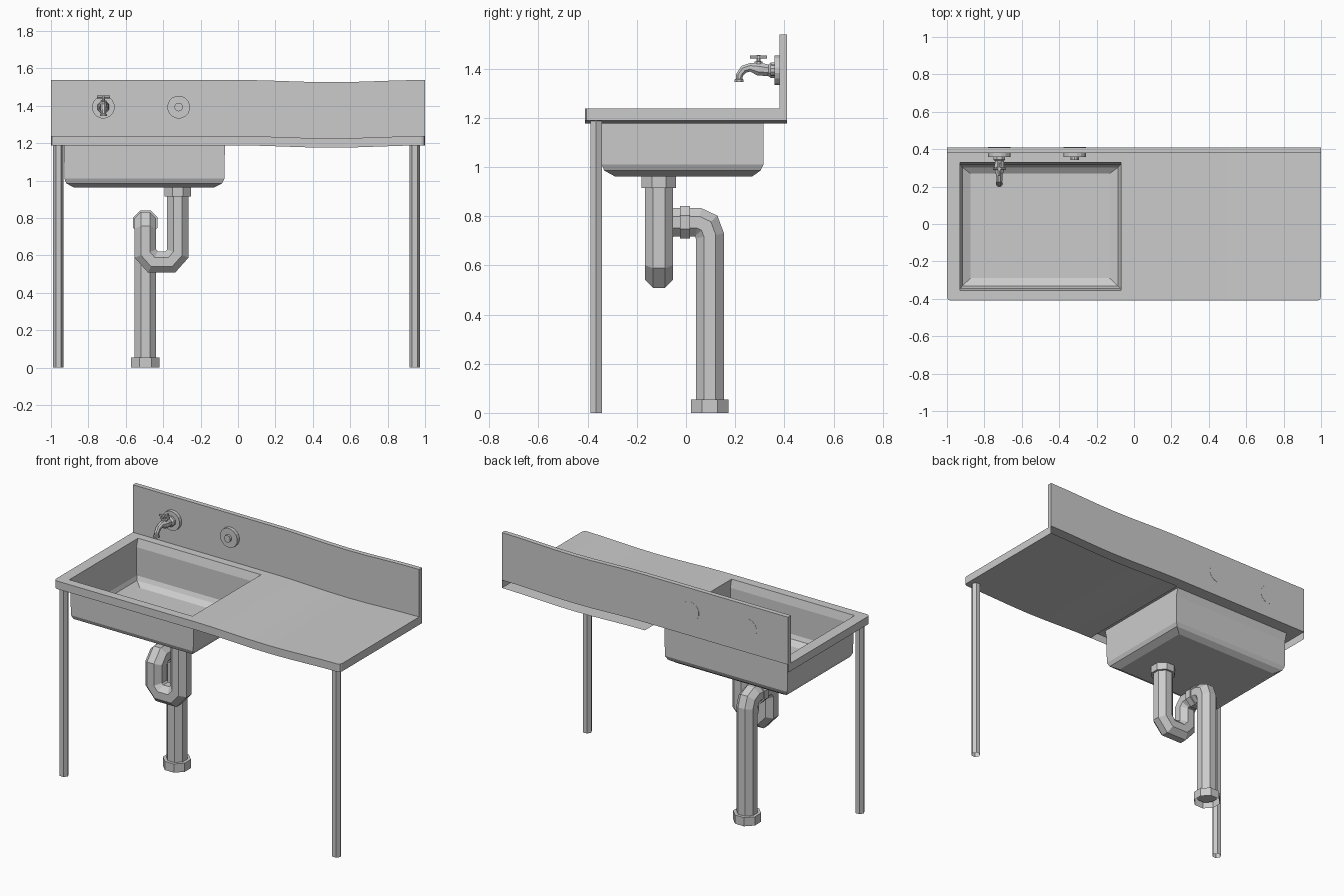
import bpy, bmesh, math
from mathutils import Vector

if "Cube" in bpy.data.objects:
    bpy.data.objects.remove(bpy.data.objects["Cube"])


def make(name, verts, faces):
    bm = bmesh.new()
    vs = [bm.verts.new(v) for v in verts]
    for f in faces:
        bm.faces.new([vs[i] for i in f])
    bmesh.ops.remove_doubles(bm, verts=bm.verts, dist=1e-5)
    bmesh.ops.recalc_face_normals(bm, faces=bm.faces)
    me = bpy.data.meshes.new(name)
    bm.to_mesh(me)
    bm.free()
    ob = bpy.data.objects.new(name, me)
    bpy.context.collection.objects.link(ob)
    return ob


def loft(name, rings, start=False, end=False):
    """Skin a list of equally long closed rings, with optional end caps."""
    n = len(rings[0])
    faces = [(i * n + j, i * n + (j + 1) % n, (i + 1) * n + (j + 1) % n, (i + 1) * n + j)
             for i in range(len(rings) - 1) for j in range(n)]
    if start:
        faces.append(tuple(range(n)))
    if end:
        faces.append(tuple(range((len(rings) - 1) * n, len(rings) * n)))
    return make(name, [v for r in rings for v in r], faces)


def tube(name, path, radii, n=8, start=True, end=True):
    """Mitred n-sided tube along a path; radii is a number or one per point."""
    p = [Vector(q) for q in path]
    if not isinstance(radii, (list, tuple)):
        radii = [radii] * len(p)
    d = [(b - a).normalized() for a, b in zip(p, p[1:])]
    u = d[0].orthogonal().normalized()
    if abs(d[0].x) < 0.9:
        u = (Vector((1, 0, 0)) - d[0] * d[0].x).normalized()
    w = d[0].cross(u)
    angles = [2 * math.pi * (k + 0.5) / n for k in range(n)]
    unit = [u * math.cos(a) + w * math.sin(a) for a in angles]
    rings = [[p[0] + o * radii[0] for o in unit]]
    for i in range(1, len(p)):
        nrm = (d[i - 1] + d[i]).normalized() if i < len(d) else d[-1]
        # slide the ring along the segment onto the mitre plane
        unit = [o - d[i - 1] * (o.dot(nrm) / d[i - 1].dot(nrm)) for o in unit]
        rings.append([p[i] + o * radii[i] for o in unit])
    return loft(name, rings, start, end)


def sag(x):
    return -0.012 * math.sin(math.pi * x) ** 2 if 0 < x < 1 else 0.0


TOP, LOW, HIGH = 1.238, 1.188, 1.538
xs = [-1, -0.994, -0.98, -0.93, -0.07] + [i / 8 for i in range(8)] + [0.98, 0.994, 1]


def front_y(x):
    return {1: -0.39, 0.994: -0.404}.get(abs(x), -0.41)


# worktop: sheet with basin opening, folded skirt, underside on the right half
verts, faces = [], []
for x in xs:
    f = front_y(x)
    for y, z in ((f, LOW), (f, TOP), (-0.355, TOP), (0.33, TOP), (0.41, TOP), (0.41, LOW)):
        verts.append((x, y, z + sag(x)))
for i in range(len(xs) - 1):
    a, b = i * 6, i * 6 + 6
    for j in range(4):
        if not (xs[i] == -0.93 and j == 2):
            faces.append((a + j, a + j + 1, b + j + 1, b + j))
    if xs[i] >= 0:
        faces.append((a + 5, a, b, b + 5))
e = (len(xs) - 1) * 6
faces += [tuple(range(6)), tuple(range(e, e + 6))]
make("worktop", verts, faces)

# backsplash
bx = [-1] + [i / 8 for i in range(9)]
loft("backsplash", [[(x, 0.38, TOP + sag(x)), (x, 0.41, TOP + sag(x)),
                     (x, 0.41, HIGH + sag(x)), (x, 0.38, HIGH + sag(x))] for x in bx], True, True)


# basin
def rect(x0, x1, y0, y1, z):
    return [(x0, y0, z), (x1, y0, z), (x1, y1, z), (x0, y1, z)]


loft("basin", [rect(-0.93, -0.07, -0.355, 0.33, TOP),
               rect(-0.93, -0.07, -0.343, 0.315, LOW),
               rect(-0.928, -0.073, -0.343, 0.315, 1.01),
               rect(-0.918, -0.085, -0.332, 0.303, 0.985),
               rect(-0.875, -0.13, -0.29, 0.27, 0.962)], end=True)

# front legs, hexagonal and open at the foot
for side, x in (("left", -0.96), ("right", 0.945)):
    loft(side + "_front_leg", [[(x + 0.028 * math.cos(k * math.pi / 3),
                                 -0.365 + 0.028 * math.sin(k * math.pi / 3), z)
                                for k in range(6)] for z in (0, 1.188)])

# drain trap and waste pipe
DX, WX, DY, WY = -0.322, -0.495, -0.11, 0.097
tube("drain_collar", [(DX, DY, 0.963), (DX, DY, 0.915)], 0.076)
tube("drain_trap", [(DX, DY, 0.94), (DX, DY, 0.61), (DX - 0.04, DY, 0.565),
                    (WX + 0.04, DY, 0.565), (WX, DY, 0.61), (WX, DY, 0.735),
                    (WX, DY + 0.035, 0.775), (WX, -0.03, 0.775)], 0.062)
tube("waste_pipe", [(WX, -0.03, 0.775), (WX, 0.05, 0.775), (WX, 0.082, 0.76),
                    (WX, WY, 0.72), (WX, WY, 0.03)], 0.062)
tube("trap_coupling", [(WX, -0.025, 0.775), (WX, 0.016, 0.775)], 0.071)
tube("floor_collar", [(WX, WY, 0.055), (WX, WY, 0.0)], 0.082, end=False)

# wall plates, one with a tap and one with a plugged outlet
TX, TZ = -0.72, 1.393
for name, x in (("tap", TX), ("outlet", -0.317)):
    tube(name + "_wall_plate", [(x, 0.411, TZ), (x, 0.359, TZ)], 0.061, 16)
tube("outlet_nub", [(-0.317, 0.36, TZ), (-0.317, 0.343, TZ)], 0.023, 10)

# tap body and spout
tube("tap_spout", [(TX, 0.365, TZ), (TX, 0.345, TZ), (TX, 0.335, TZ), (TX, 0.295, 1.398),
                   (TX, 0.26, 1.405), (TX, 0.235, 1.397), (TX, 0.218, 1.375),
                   (TX, 0.216, 1.358), (TX, 0.216, 1.356), (TX, 0.216, 1.346)],
     [0.034, 0.034, 0.025, 0.029, 0.018, 0.017, 0.015, 0.014, 0.02, 0.02])
# tap spindle and cross handle
tube("tap_spindle", [(TX, 0.295, 1.40), (TX, 0.295, 1.428), (TX, 0.295, 1.43), (TX, 0.295, 1.455)],
     [0.019, 0.017, 0.009, 0.009])
tube("tap_handle_bar_x", [(TX - 0.035, 0.295, 1.447), (TX + 0.035, 0.295, 1.447)], 0.007, 6)
tube("tap_handle_bar_y", [(TX, 0.26, 1.447), (TX, 0.33, 1.447)], 0.007, 6)
